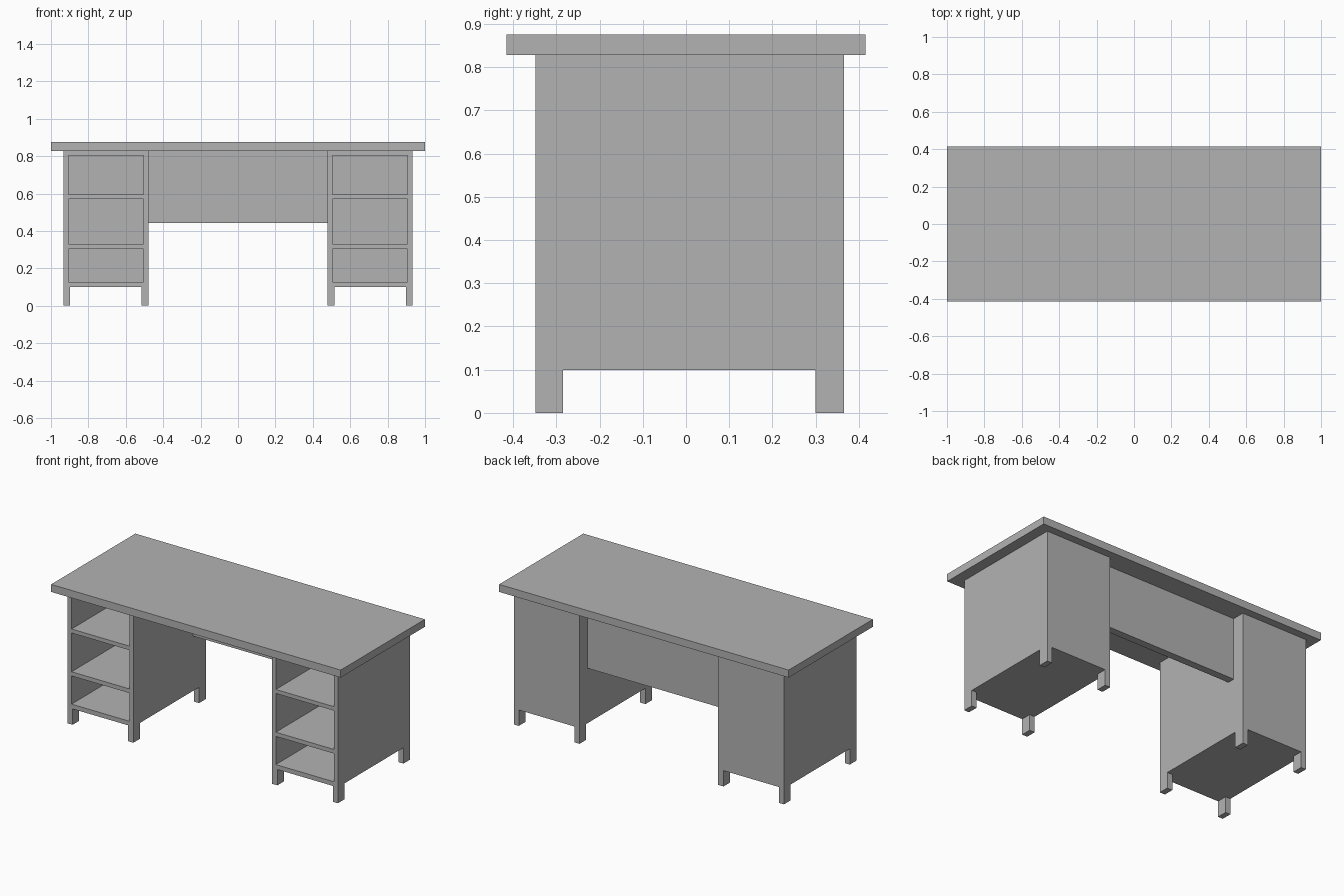
import bpy
import bmesh
from mathutils import Vector

cube = bpy.data.objects.get("Cube")
if cube:
    bpy.data.objects.remove(cube, do_unlink=True)

# Single flat colour for the whole desk
grey = bpy.data.materials.new("plain_grey")
grey.use_nodes = True
colour = (0.45, 0.45, 0.45, 1)
grey.diffuse_color = colour
grey.node_tree.nodes["Principled BSDF"].inputs["Base Color"].default_value = colour


def box(name, x, y, z):
    """Box spanning the given (low, high) ranges."""
    low, high = (Vector(c) for c in zip(x, y, z))
    bm = bmesh.new()
    bmesh.ops.create_cube(bm, size=1)
    for v in bm.verts:
        v.co = (low + high) / 2 + v.co * (high - low)
    mesh = bpy.data.meshes.new(name)
    bm.to_mesh(mesh)
    bm.free()
    mesh.materials.append(grey)
    obj = bpy.data.objects.new(name, mesh)
    bpy.context.collection.objects.link(obj)
    return obj


def cut(target, x, y, z):
    """Cut a box-shaped space out of the target."""
    cutter = box("cutter", x, y, z)
    cutter.hide_render = True
    mod = target.modifiers.new("cut", "BOOLEAN")
    mod.operation = "DIFFERENCE"
    mod.solver = "EXACT"
    mod.object = cutter
    bpy.context.view_layer.objects.active = target
    bpy.ops.object.modifier_apply(modifier=mod.name)
    bpy.data.objects.remove(cutter, do_unlink=True)


TOP = 0.828
FLOOR = 0.099
FRONT, BACK = -0.348, 0.366
SHELVES = [(0.127, 0.303), (0.329, 0.571), (0.596, 0.802)]


def cabinet(name, side):
    def span(a, b):
        return tuple(sorted((side * a, side * b)))

    body = box(name, span(0.479, 0.933), (FRONT, BACK), (0, TOP))
    # Space between the corner feet
    cut(body, span(0.4, 1), (-0.284, 0.3), (-0.1, FLOOR))
    cut(body, span(0.515, 0.899), (-0.5, 0.5), (-0.1, FLOOR))
    # Open compartments facing the front
    for shelf in SHELVES:
        cut(body, span(0.505, 0.906), (-0.5, BACK - 0.026), shelf)


cabinet("left_cabinet", 1)
cabinet("right_cabinet", -1)

# Desktop and the panel closing the knee space
box("desktop", (-1, 1), (-0.415, 0.415), (TOP, 0.875))
box("modesty_panel", (-0.479, 0.479), (0.24, 0.287), (0.442, TOP))
